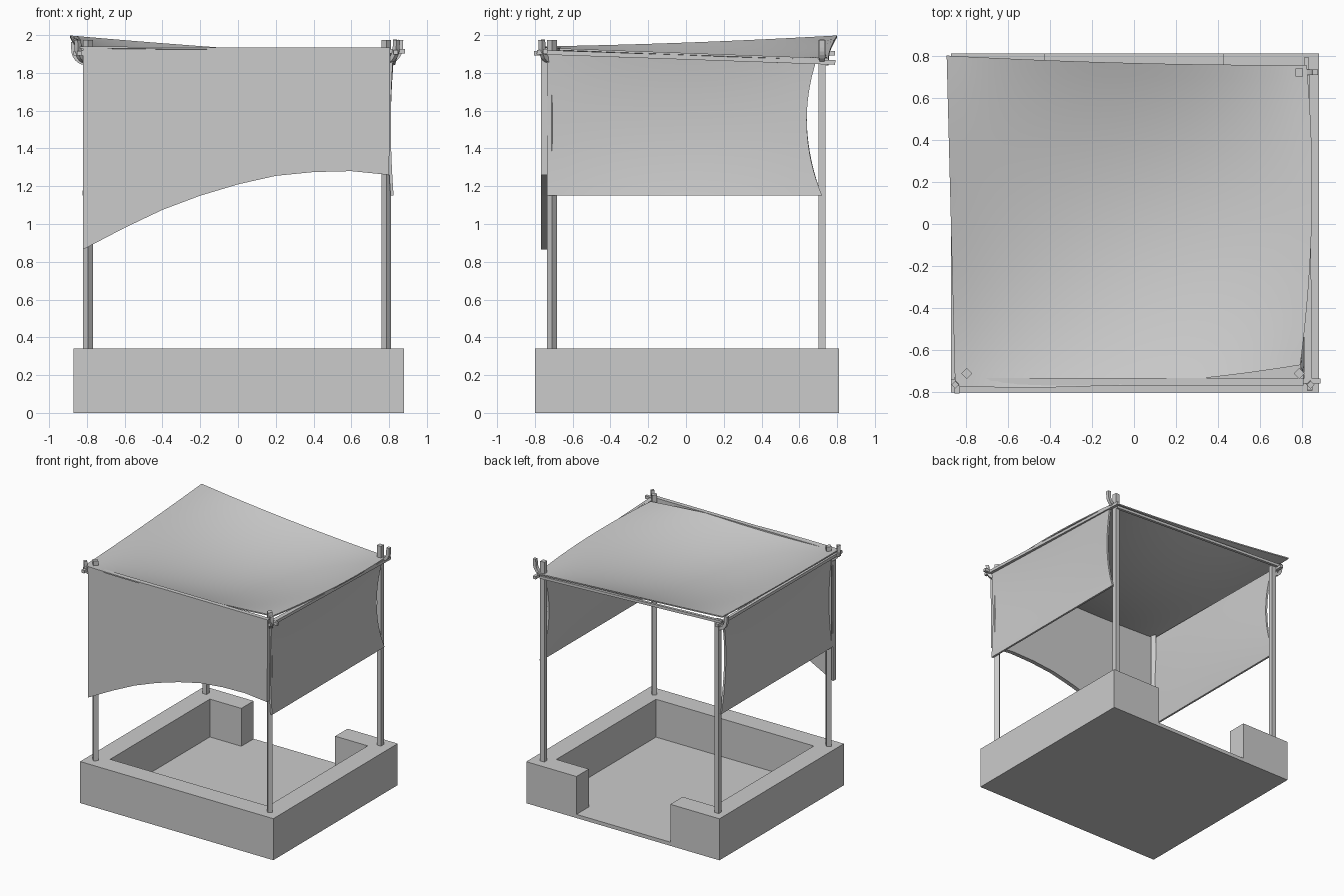
import bpy, bmesh, math
from mathutils import Vector

if "Cube" in bpy.data.objects:
    bpy.data.objects.remove(bpy.data.objects["Cube"])


def mesh_object(name, bm):
    bmesh.ops.recalc_face_normals(bm, faces=bm.faces)
    me = bpy.data.meshes.new(name)
    bm.to_mesh(me)
    bm.free()
    ob = bpy.data.objects.new(name, me)
    bpy.context.collection.objects.link(ob)
    return ob


def slab(name, points, offset):
    """Extrude a planar outline of 3D points by an offset vector."""
    bm = bmesh.new()
    face = bm.faces.new([bm.verts.new(p) for p in points])
    ext = bmesh.ops.extrude_face_region(bm, geom=[face])
    verts = [g for g in ext["geom"] if isinstance(g, bmesh.types.BMVert)]
    bmesh.ops.translate(bm, verts=verts, vec=offset)
    return mesh_object(name, bm)


def sweep(name, path, w, turn=0.0):
    """Four-sided bar along a path of points."""
    pts = [Vector(p) for p in path]
    bm = bmesh.new()
    rings = []
    for i, p in enumerate(pts):
        t = (pts[min(i + 1, len(pts) - 1)] - pts[max(i - 1, 0)]).normalized()
        ref = Vector((1, 0, 0)) if abs(t.z) > 0.95 and len(pts) == 2 else Vector((0, 0, 1))
        if len(pts) > 2:
            d = pts[-1] - pts[0]
            ref = Vector((-d.y, d.x, 0)).normalized()
        a = ref.cross(t).normalized()
        b = t.cross(a)
        ring = []
        for k in range(4):
            ang = turn + math.pi / 4 + k * math.pi / 2
            ring.append(bm.verts.new(p + (a * math.cos(ang) + b * math.sin(ang)) * w * 0.7071))
        rings.append(ring)
    for r, s in zip(rings, rings[1:]):
        for k in range(4):
            bm.faces.new((r[k], r[(k + 1) % 4], s[(k + 1) % 4], s[k]))
    bm.faces.new(rings[0])
    bm.faces.new(rings[-1])
    return mesh_object(name, bm)


def sheet(name, func, n, offset):
    """Smooth cloth: grid of func(u, v), thickened by an offset vector."""
    bm = bmesh.new()
    grid = [[bm.verts.new(func(i / n, j / n)) for i in range(n + 1)] for j in range(n + 1)]
    faces = [bm.faces.new((grid[j][i], grid[j][i + 1], grid[j + 1][i + 1], grid[j + 1][i]))
             for j in range(n) for i in range(n)]
    ext = bmesh.ops.extrude_face_region(bm, geom=faces, use_keep_orig=True)
    verts = [g for g in ext["geom"] if isinstance(g, bmesh.types.BMVert)]
    bmesh.ops.translate(bm, verts=verts, vec=offset)
    ob = mesh_object(name, bm)
    bpy.ops.object.select_all(action='DESELECT')
    bpy.context.view_layer.objects.active = ob
    ob.select_set(True)
    bpy.ops.object.shade_smooth_by_angle(angle=math.radians(30))
    return ob


def hump(t):
    return 4 * t * (1 - t)


# Base: floor and a wall with a gap at the back
X0, X1, Y0, Y1, T, G = -0.87, 0.88, -0.80, 0.81, 0.16, 0.425
slab("floor", [(X0, Y0, 0), (X1, Y0, 0), (X1, Y1, 0), (X0, Y1, 0)], (0, 0, 0.03))
wall = [(X0, Y0), (X1, Y0), (X1, Y1), (G, Y1), (G, Y1 - T), (X1 - T, Y1 - T),
        (X1 - T, Y0 + T), (X0 + T, Y0 + T), (X0 + T, Y1 - T), (-G, Y1 - T), (-G, Y1), (X0, Y1)]
slab("base_wall", [(x, y, 0.0) for x, y in wall], (0, 0, 0.34))

# Posts and curved hooks; front ones face diagonally
posts = [("front_left", -0.795, -0.71, (-0.7, -0.7), math.pi / 4),
         ("front_right", 0.785, -0.71, (0.7, -0.7), math.pi / 4),
         ("back_left", -0.795, 0.72, (-1, 0), 0),
         ("back_right", 0.785, 0.72, (1, 0), 0)]
for n, x, y, d, turn in posts:
    sweep(n + "_post", [(x, y, 0.33), (x, y, 1.92 if n == "back_left" else 1.975)], 0.037, turn)
    hook = [(0, 1.865)]
    for k in range(7):
        a = k / 6 * math.pi / 2
        hook.append((0.015 + 0.06 * math.sin(a), 1.935 - 0.07 * math.cos(a)))
    hook.append((0.077, 1.975))
    drop = 0.01 if n == "back_left" else 0
    sweep(n + "_hook", [(x + d[0] * r, y + d[1] * r, z - drop) for r, z in hook], 0.026)

# Poles; the right one and the back one follow the tilt of the canopy
sweep("front_pole", [(-0.87, -0.75, 1.905), (0.885, -0.745, 1.915)], 0.024)
sweep("back_pole", [(-0.85, 0.75, 1.925), (0.80, 0.742, 1.85)], 0.022)
sweep("right_pole", [(0.835, -0.79, 1.91), (0.82, 0.79, 1.855)], 0.024)
sweep("left_pole", [(-0.84, -0.805, 1.905), (-0.83, 0.79, 1.905)], 0.024)

# Front curtain with a curved lower edge
low = [(-0.82, 0.865), (-0.6, 0.98), (-0.4, 1.075), (-0.2, 1.15), (0, 1.21),
       (0.2, 1.255), (0.4, 1.275), (0.6, 1.28), (0.8, 1.26)]
front = [(x, -0.767, z) for x, z in low] + [(0.805, -0.767, 1.935), (-0.82, -0.767, 1.935)]
slab("front_curtain", front, (0, 0.035, 0))

# Side curtains bowed inward, with a hollow back edge
for name, s, back_top in (("right_curtain", 1, 1.865), ("left_curtain", -1, 1.905)):
    def curtain(u, v, s=s, top=back_top):
        back = 0.72 - 0.03 * v - 0.065 * hump(v)
        y = -0.735 + (back + 0.735) * u
        z = 1.15 + (1.92 + (top - 1.92) * u - 1.15) * v
        return (s * (0.808 - 0.03 * hump(v) * (0.5 + 0.5 * hump(u))), y, z)
    sheet(name, curtain, 16, (s * 0.016, 0, 0))

# Canopy: sagging cloth with one raised corner
FL, FR = Vector((-0.85, -0.77, 1.93)), Vector((0.79, -0.67, 1.92))
BL, BR = Vector((-0.89, 0.80, 1.988)), Vector((0.82, 0.755, 1.868))


def canopy(u, v):
    p = FL.lerp(FR, u).lerp(BL.lerp(BR, u), v)
    p.y -= 0.042 * hump(u) * (1 - v) + 0.012 * hump(u) * v
    p.x += 0.04 * hump(v) * u
    p.z -= 0.13 * hump(u) * hump(v) + 0.008 * hump(v) * (1 - u) + 0.008 * hump(u) * v
    return p


sheet("canopy", canopy, 24, (0, 0, 0.01))
